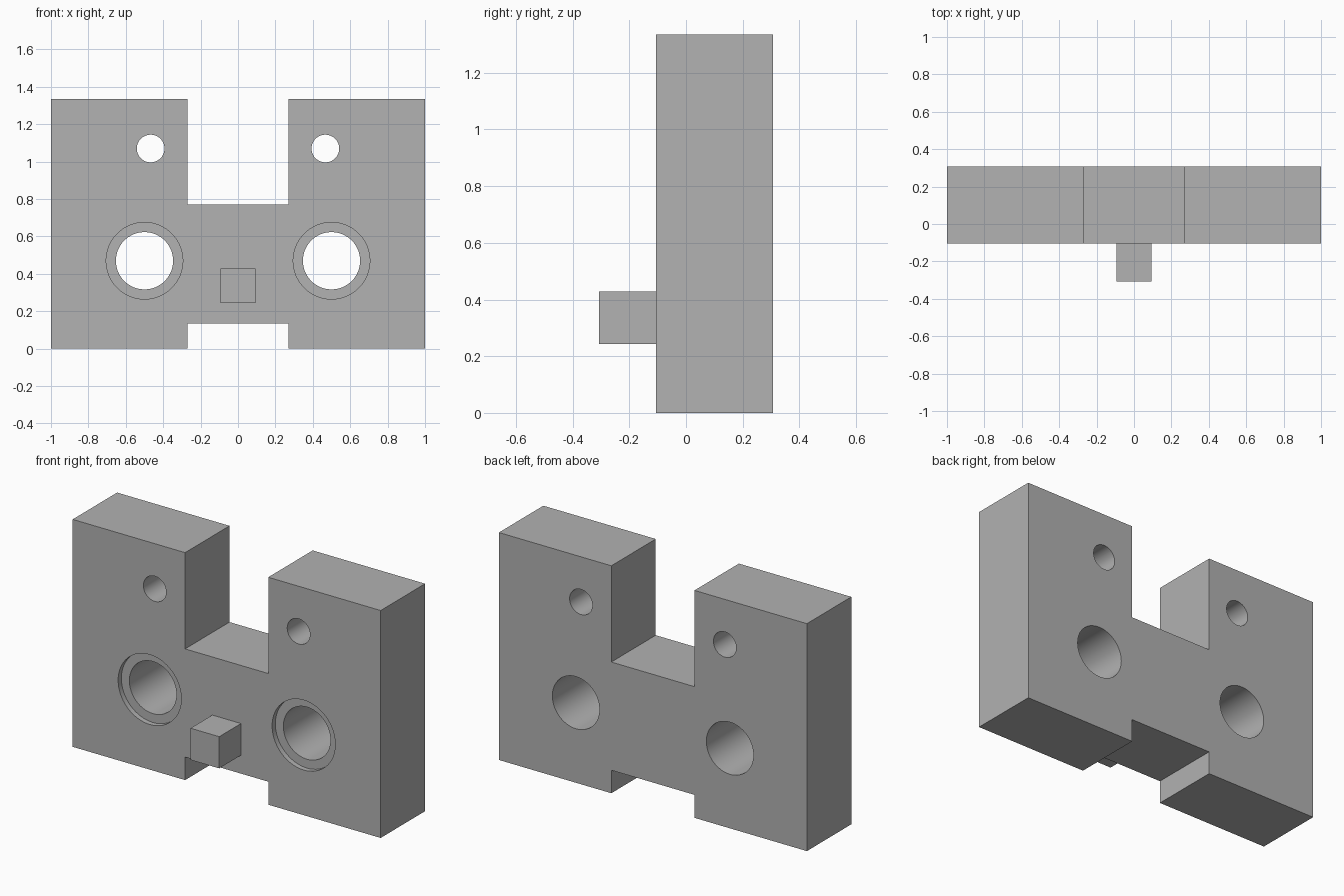
import bpy
import bmesh
import math
from mathutils import Matrix, Vector

if "Cube" in bpy.data.objects:
    bpy.data.objects.remove(bpy.data.objects["Cube"], do_unlink=True)

FRONT, BACK, HEIGHT = -0.105, 0.307, 1.335
RECESS = 0.03

grey = bpy.data.materials.new("plain_grey")
grey.use_nodes = True
grey.diffuse_color = (0.445, 0.445, 0.445, 1)
grey.node_tree.nodes["Principled BSDF"].inputs["Base Color"].default_value = grey.diffuse_color


def make_object(name, bm):
    bmesh.ops.recalc_face_normals(bm, faces=bm.faces)
    mesh = bpy.data.meshes.new(name)
    bm.to_mesh(mesh)
    bm.free()
    mesh.materials.append(grey)
    obj = bpy.data.objects.new(name, mesh)
    bpy.context.collection.objects.link(obj)
    return obj


def select_only(obj):
    bpy.ops.object.select_all(action='DESELECT')
    obj.select_set(True)
    bpy.context.view_layer.objects.active = obj


def drill(target, x, z, radius, y0, y1):
    """Cut a round hole along y from y0 to y1."""
    bm = bmesh.new()
    place = Matrix.Translation((x, (y0 + y1) / 2, z)) @ Matrix.Rotation(math.pi / 2, 4, 'X')
    bmesh.ops.create_cone(bm, cap_ends=True, segments=64, radius1=radius,
                          radius2=radius, depth=y1 - y0, matrix=place)
    cutter = make_object("hole_cutter", bm)
    cutter.hide_render = True
    mod = target.modifiers.new("hole", 'BOOLEAN')
    mod.operation = 'DIFFERENCE'
    mod.solver = 'EXACT'
    mod.object = cutter
    select_only(target)
    bpy.ops.object.modifier_apply(modifier=mod.name)
    bpy.data.objects.remove(cutter, do_unlink=True)


# H-shaped block, extruded from its front outline
half = [(0.27, 0.135), (0.27, 0), (1, 0), (1, HEIGHT), (0.27, HEIGHT), (0.27, 0.77)]
outline = half + [(-x, z) for x, z in reversed(half)]
bm = bmesh.new()
face = bm.faces.new([bm.verts.new((x, FRONT, z)) for x, z in outline])
swept = bmesh.ops.extrude_face_region(bm, geom=[face], use_keep_orig=True)
bmesh.ops.translate(bm, vec=Vector((0, BACK - FRONT, 0)),
                    verts=[v for v in swept["geom"] if isinstance(v, bmesh.types.BMVert)])
block = make_object("block", bm)

# Upper pin holes, lower bores and their shallow front recesses
for side in (-1, 1):
    drill(block, side * 0.467, 1.07, 0.074, FRONT - 0.1, BACK + 0.1)
    drill(block, side * 0.5, 0.47, 0.205, FRONT - 0.1, FRONT + RECESS)
    drill(block, side * 0.5, 0.47, 0.153, FRONT - 0.1, BACK + 0.1)

select_only(block)
bpy.ops.object.shade_smooth_by_angle(angle=math.radians(30))

# Square peg on the front
bm = bmesh.new()
peg_size = (0.186, FRONT + BACK, 0.186)
bmesh.ops.create_cube(bm, size=1, matrix=Matrix.Translation((0, (FRONT - BACK) / 2, 0.336))
                      @ Matrix.Diagonal((*peg_size, 1)))
make_object("front_peg", bm)
